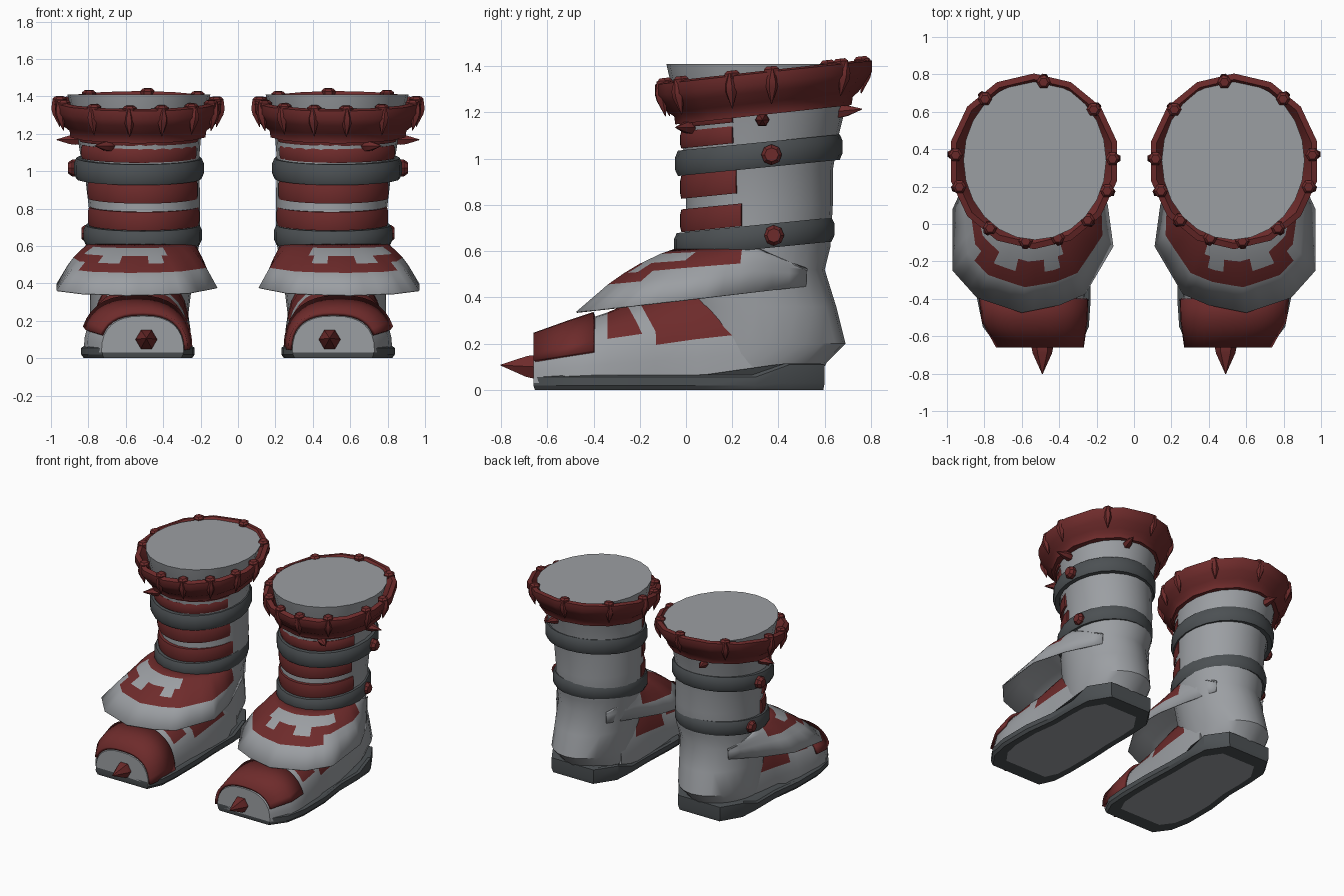
import bpy, bmesh, math
from mathutils import Vector

if "Cube" in bpy.data.objects:
    bpy.data.objects.remove(bpy.data.objects["Cube"])


def material(name, rgb):
    m = bpy.data.materials.new(name)
    m.diffuse_color = (*rgb, 1)
    m.use_nodes = True
    m.node_tree.nodes["Principled BSDF"].inputs["Base Color"].default_value = m.diffuse_color
    return m


GREY = material("light_grey", (0.33, 0.345, 0.365))
RED = material("dark_red", (0.155, 0.024, 0.024))
DARK = material("charcoal", (0.072, 0.081, 0.087))


def finish(name, bm, mats, angle=40, up=False, thick=0, inside=0):
    """Turn a bmesh into one boot part, mirrored to the second boot."""
    bmesh.ops.recalc_face_normals(bm, faces=bm.faces)
    if up and sum(f.normal.z * f.calc_area() for f in bm.faces) < 0:
        bmesh.ops.reverse_faces(bm, faces=bm.faces)
    me = bpy.data.meshes.new(name)
    bm.to_mesh(me)
    bm.free()
    for m in mats:
        me.materials.append(m)
    ob = bpy.data.objects.new(name, me)
    bpy.context.collection.objects.link(ob)
    bpy.ops.object.select_all(action='DESELECT')
    ob.select_set(True)
    bpy.context.view_layer.objects.active = ob
    bpy.ops.object.shade_smooth_by_angle(angle=math.radians(angle))
    if thick:
        s = ob.modifiers.new("thickness", 'SOLIDIFY')
        s.thickness = thick
        s.material_offset = inside
    ob.modifiers.new("pair", 'MIRROR').use_axis[0] = True
    return ob


def grid(rows, wrap_u=True, wrap_v=False, caps=False, rule=None):
    """Skin rows of points; rule(row, centre) gives the material index."""
    bm = bmesh.new()
    vs = [[bm.verts.new(p) for p in r] for r in rows]
    nr, nc = len(vs), len(vs[0])
    for i in range(nr if wrap_v else nr - 1):
        a, b = vs[i], vs[(i + 1) % nr]
        for j in range(nc if wrap_u else nc - 1):
            k = (j + 1) % nc
            f = bm.faces.new((a[j], a[k], b[k], b[j]))
            if rule:
                f.material_index = rule(i, f.calc_center_median())
    if caps:
        if wrap_v:      # ends of a partial ring
            bm.faces.new([r[0] for r in vs])
            bm.faces.new([r[-1] for r in vs])
        else:
            bm.faces.new(vs[0])
            bm.faces.new(vs[-1])
    return bm


def ellipse(cx, cy, rx, ry, z, n=24, tilt=0.0, half=None):
    """Horizontal ring starting at the front; half limits it to a front arc."""
    if half:
        angs = [math.radians(-half + 2 * half * i / n) for i in range(n + 1)]
    else:
        angs = [2 * math.pi * i / n for i in range(n)]
    return [(cx + rx * math.sin(a), cy - ry * math.cos(a),
             z - tilt * ry * math.cos(a)) for a in angs]


# shaft and heel
body = [  # z, centre x, half width, y front, y back
    (0.05, .53, .23, .00, .57), (0.12, .53, .245, .00, .61),
    (0.20, .53, .26, .00, .69), (0.36, .52, .27, -.02, .65),
    (0.52, .51, .285, -.03, .60), (0.62, .50, .295, -.01, .625),
    (0.80, .50, .297, .00, .635), (0.95, .51, .305, .00, .635),
    (1.10, .525, .32, -.02, .66), (1.22, .53, .335, -.03, .69),
    (1.30, .53, .355, -.06, .71), (1.41, .53, .382, -.085, .765)]
rows = [ellipse(cx, (a + b) / 2, rx, (b - a) / 2, z) for z, cx, rx, a, b in body]
finish("shaft", grid(rows, caps=True), [GREY])


# foot: arched sections from the toe back
def arch(y, x0, x1, h, a0=0, a1=180, n=16, off=0.0, skew=0.0):
    pts = []
    for i in range(n + 1):
        a = math.radians(a0 + (a1 - a0) * i / n)
        c, s = math.cos(a), max(math.sin(a), 0)
        x = (x0 + x1) / 2 + ((x1 - x0) / 2 + off) * math.copysign(abs(c) ** .8, c)
        z = .03 + (h - .03 + off) * s ** .8
        pts.append((x, y - skew * max(z - .25, 0), z))
    return pts


foot = [(-.66, .29, .73, .225), (-.52, .27, .81, .275), (-.40, .265, .825, .315),
        (-.34, .26, .82, .335), (-.19, .26, .815, .37), (-.13, .255, .80, .385),
        (.05, .25, .79, .44), (.22, .25, .78, .48), (.38, .27, .76, .48)]
rows = [arch(y, a, b, h, skew=.55 if y > -.3 else 0) for y, a, b, h in foot]
finish("foot", grid(rows, caps=True,
       rule=lambda i, c: int(i in (3, 5, 6) and c.z > .235)), [GREY, RED])

# toe cap shell, longer on the inner side
rows = [arch(y, a, b, h, 22, 178, off=.022) for y, a, b, h in foot[:3]]
finish("toe_cap", grid(rows, wrap_u=False), [RED], up=True, thick=.02)

# sole with lighter underside
outline = [(.30, -.66), (.72, -.66), (.80, -.55), (.83, -.40), (.83, -.15), (.80, .08),
           (.80, .30), (.79, .45), (.70, .60), (.36, .60), (.26, .45), (.25, .30),
           (.25, .08), (.24, -.15), (.24, -.40), (.25, -.55)]


def sole_row(sx, sy, z, lift=0.0):
    return [(.53 + (x - .53) * sx, -.03 + (y + .03) * sy,
             z + (lift if y > .4 else 0)) for x, y in outline]


bm = grid([sole_row(.82, .82, 0), sole_row(.98, .99, 0), sole_row(1.03, 1, .02, .01),
           sole_row(1.03, 1, .055, .055), sole_row(.98, .96, .065, .05)], caps=True)
for f in bm.faces:
    if len(f.verts) > 4 and f.calc_center_median().z < .01:
        f.material_index = 1
finish("sole", bm, [DARK, GREY], 30)

# flared ankle cuff
edge = [(.30, .52), (.21, .30), (.14, .10), (.11, -.12), (.26, -.375), (.40, -.435),
        (.60, -.475), (.84, -.395), (.97, -.25), (.97, .08), (.87, .30), (.72, .52)]
levels = [0, .3, .45, .6, .8, 1]
cols = []
for (x0, y0), (x1, y1) in zip(edge, edge[1:] + edge[-1:]):
    for k in range(3 if (x0, y0) != edge[-1] else 1):
        x, y = x0 + (x1 - x0) * k / 3, y0 + (y1 - y0) * k / 3
        low = Vector((x, y, .39 + .11 * y))
        d = Vector(((x - .51) / .315, (y - .30) / .34)).normalized()
        top = Vector((.51 + .285 * d.x, .30 + .32 * d.y, .62 - .15 * max(d.y, 0)))
        cols.append([low.lerp(top, t) + Vector((0, 0, .16 * t * (1 - t)))
                     for t in levels])
rows = [[c[i] for c in cols] for i in range(len(levels))]


def cuff_colour(i, c):
    if i == 0 or c.y > .24 or (i == 1 and c.x > .83):
        return 1
    if i == 3 and .38 < c.x < .80 and c.y < .02:
        return 1
    if i == 2 and c.y < 0 and (.40 < c.x < .50 or .60 < c.x < .74):
        return 1
    return 0


finish("ankle_cuff", grid(rows, wrap_u=False, rule=cuff_colour), [RED, GREY, GREY],
       up=True, thick=.006, inside=1)


# straps and front stripes: rings with a rounded section
def band(name, mat, cx, cy, rx, ry, z, h, half=None, bulge=.012):
    prof = [(-.03, -h), (0, -h), (bulge, -h * .5), (bulge, h * .5), (0, h), (-.03, h)]
    rows = [ellipse(cx, cy, rx + r, ry + r, z + dz, 24, .1, half) for r, dz in prof]
    finish(name, grid(rows, wrap_u=not half, wrap_v=True, caps=bool(half)), [mat])


band("upper_strap", DARK, .53, .315, .335, .35, 1.015, .055)
band("lower_strap", DARK, .51, .295, .305, .335, .66, .052)
stripes = [(1.19, .022, .53, .333, 70), (1.115, .037, .53, .322, 70),
           (.91, .05, .51, .302, 73), (.765, .049, .505, .300, 77)]
for i, (z, h, cx, rx, half) in enumerate(stripes):
    band(f"front_stripe_{i + 1}", RED, cx, .315, rx, .335, z, h, half, .006)

# tilted top rim
prof = [(.32, 1.19), (.370, 1.19), (.375, 1.225), (.40, 1.245), (.43, 1.29),
        (.456, 1.325), (.456, 1.372), (.425, 1.38), (.36, 1.29)]
rows = [ellipse(.535, .335, r, r * 1.03, z, 14, .11) for r, z in prof]
finish("top_rim", grid(rows, wrap_v=True), [RED], 50)


# spikes and studs: stacked rings along a direction
def stud(name, base, direction, prof, n=6):
    q = Vector(direction).to_track_quat('Z', 'Y')
    rows = [[Vector(base) + q @ Vector((r * math.cos(2 * math.pi * j / n),
             r * math.sin(2 * math.pi * j / n), d)) for j in range(n)] for d, r in prof]
    finish(name, grid(rows, caps=True), [RED], 25)


tooth = [(-.02, .006), (.03, .026), (.06, .026), (.135, .002)]
button = [(-.02, .036), (.008, .038), (.02, .024)]
spots = [(.48, .78), (.81, .68), (.96, .37), (.91, .21), (.76, .0), (.58, -.09),
         (.40, -.09), (.24, .02), (.14, .18), (.11, .35), (.19, .63)]
for i, (x, y) in enumerate(spots):
    d = Vector((x - .535, y - .335)).normalized()
    stud(f"rim_tooth_{i + 1}",
         (.535 + d.x * .448, .335 + d.y * .455, 1.365 + .05 * d.y),
         (-d.x * .22, -d.y * .22, -1), tooth)
    stud(f"rim_button_{i + 1}",
         (.535 + d.x * .42, .335 + d.y * .428, 1.376 + .047 * d.y), (0, -.11, 1), button)

spike = [(-.04, .028), (.0, .031), (.03, .027), (.10, .002)]
stud("outer_spike", (.87, .33, 1.168), (1, 0, 0), spike)
stud("front_spike", (.69, .02, 1.135), (.75, -.65, 0), spike)
stud("back_spike", (.62, .665, 1.205), (.25, 1, .1), spike)
stud("toe_spike", (.49, -.66, .10), (0, -1, .05),
     [(-.05, .05), (.0, .058), (.03, .052), (.142, .002)])
knob = [(-.02, .043), (.022, .045), (.043, .03)]
stud("upper_strap_stud", (.865, .37, 1.017), (1, 0, 0), knob, 8)
stud("lower_strap_stud", (.795, .38, .668), (1, 0, 0), knob, 8)
